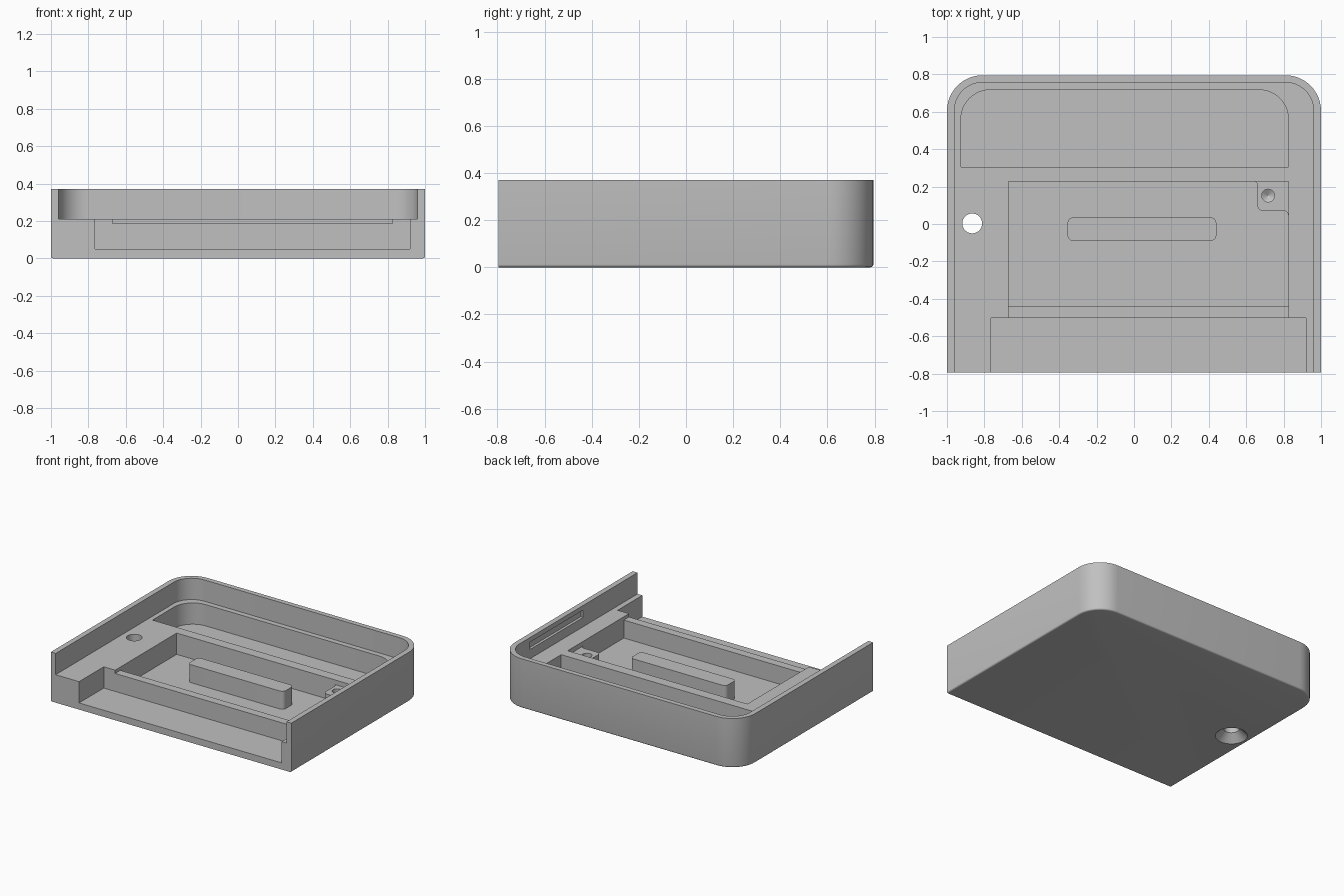
import bpy, bmesh, math

old = bpy.data.objects.get("Cube")
if old:
    bpy.data.objects.remove(old)

grey = bpy.data.materials.new("plain grey")
grey.use_nodes = True
colour = (0.53, 0.53, 0.53, 1)
grey.diffuse_color = colour
grey.node_tree.nodes["Principled BSDF"].inputs["Base Color"].default_value = colour

HALF_Y, TOP, LEDGE, FLOOR = 0.795, 0.37, 0.21, 0.05


def arc(cx, cy, r, start, end, steps=12):
    """Points on an arc, angles in degrees."""
    if r <= 0:
        return [(cx, cy)]
    angles = [math.radians(start + (end - start) * i / steps) for i in range(steps + 1)]
    return [(cx + r * math.cos(a), cy + r * math.sin(a)) for a in angles]


def rect(x0, x1, y0, y1, back=0, front=0):
    """Rectangle outline with separate back and front corner radii."""
    return (arc(x1 - front, y0 + front, front, -90, 0)
            + arc(x1 - back, y1 - back, back, 0, 90)
            + arc(x0 + back, y1 - back, back, 90, 180)
            + arc(x0 + front, y0 + front, front, 180, 270))


def loft(name, sections):
    """Closed solid through (z, outline) sections, lowest first."""
    bm = bmesh.new()
    rings = [[bm.verts.new((x, y, z)) for x, y in outline] for z, outline in sections]
    count = len(rings[0])
    for low, high in zip(rings, rings[1:]):
        for i in range(count):
            j = (i + 1) % count
            bm.faces.new((low[i], low[j], high[j], high[i]))
    bm.faces.new(rings[0][::-1])
    bm.faces.new(rings[-1])
    bmesh.ops.recalc_face_normals(bm, faces=bm.faces)
    mesh = bpy.data.meshes.new(name)
    bm.to_mesh(mesh)
    bm.free()
    mesh.materials.append(grey)
    obj = bpy.data.objects.new(name, mesh)
    bpy.context.collection.objects.link(obj)
    return obj


def prism(name, outline, z0, z1):
    return loft(name, [(z0, outline), (z1, outline)])


def turned(name, x, y, profile):
    """Round solid from (z, radius) pairs."""
    return loft(name, [(z, arc(x, y, r, 0, 360 - 360 / 48, 47)) for z, r in profile])


def activate(obj):
    bpy.ops.object.select_all(action='DESELECT')
    obj.select_set(True)
    bpy.context.view_layer.objects.active = obj


def cut(target, cutter):
    cutter.hide_render = True
    mod = target.modifiers.new("cut", 'BOOLEAN')
    mod.operation = 'DIFFERENCE'
    mod.solver = 'EXACT'
    mod.object = cutter
    activate(target)
    bpy.ops.object.modifier_apply(modifier=mod.name)
    bpy.data.objects.remove(cutter)


# Tray body with rounded back corners and a softened bottom edge
edge = 0.012
sections = []
for i in range(5):
    a = math.radians(90 * i / 4)
    inset = edge * (1 - math.sin(a))
    sections.append((edge * (1 - math.cos(a)),
                     rect(-1 + inset, 1 - inset, -HALF_Y, HALF_Y - inset, 0.19 - inset)))
sections.append((TOP, rect(-1, 1, -HALF_Y, HALF_Y, 0.19)))
body = loft("tray_body", sections)

# Lid recess, open to the front
cut(body, prism("lid_recess", rect(-0.96, 0.96, -0.9, 0.757, 0.15), LEDGE, 0.5))
# Back compartment
cut(body, prism("back_pocket", rect(-0.925, 0.825, 0.305, 0.717, 0.155), FLOOR, 0.3))
# Main compartment and the lowered wall in front of it
cut(body, prism("main_pocket", rect(-0.67, 0.825, -0.44, 0.228), FLOOR, 0.3))
cut(body, prism("wall_notch", rect(-0.67, 0.825, -0.55, -0.4), 0.185, 0.3))
# Front compartment, open to the front
cut(body, prism("front_pocket", rect(-0.765, 0.92, -0.9, -0.502), FLOOR, 0.3))
# Shallow slot inside the left wall
cut(body, prism("wall_slot", rect(0.9, 0.98, -0.15, 0.48), 0.28, 0.335))
# Countersunk screw hole
cut(body, turned("screw_hole", -0.865, 0.003,
                 [(-0.01, 0.12), (0.055, 0.053), (0.3, 0.053)]))

# Raised bar on the main floor
bar = prism("floor_bar", rect(-0.355, 0.44, -0.09, 0.035, 0.03, 0.03), FLOOR - 0.01, 0.185)

# Corner boss with filleted sides and a blind pilot hole
outline = (arc(0.64, 0.208, 0.02, 90, 0, 6) + arc(0.69, 0.1, 0.03, 180, 270, 6)
           + arc(0.8, 0.045, 0.025, 90, 0, 6) + [(0.84, 0.045), (0.84, 0.24), (0.64, 0.24)])
boss = prism("corner_boss", outline, FLOOR - 0.01, 0.175)
cut(boss, turned("pilot_hole", 0.717, 0.152, [(0.075, 0.002), (0.095, 0.034), (0.2, 0.034)]))

for obj in (body, bar, boss):
    activate(obj)
    bpy.ops.object.shade_smooth_by_angle(angle=math.radians(30))
